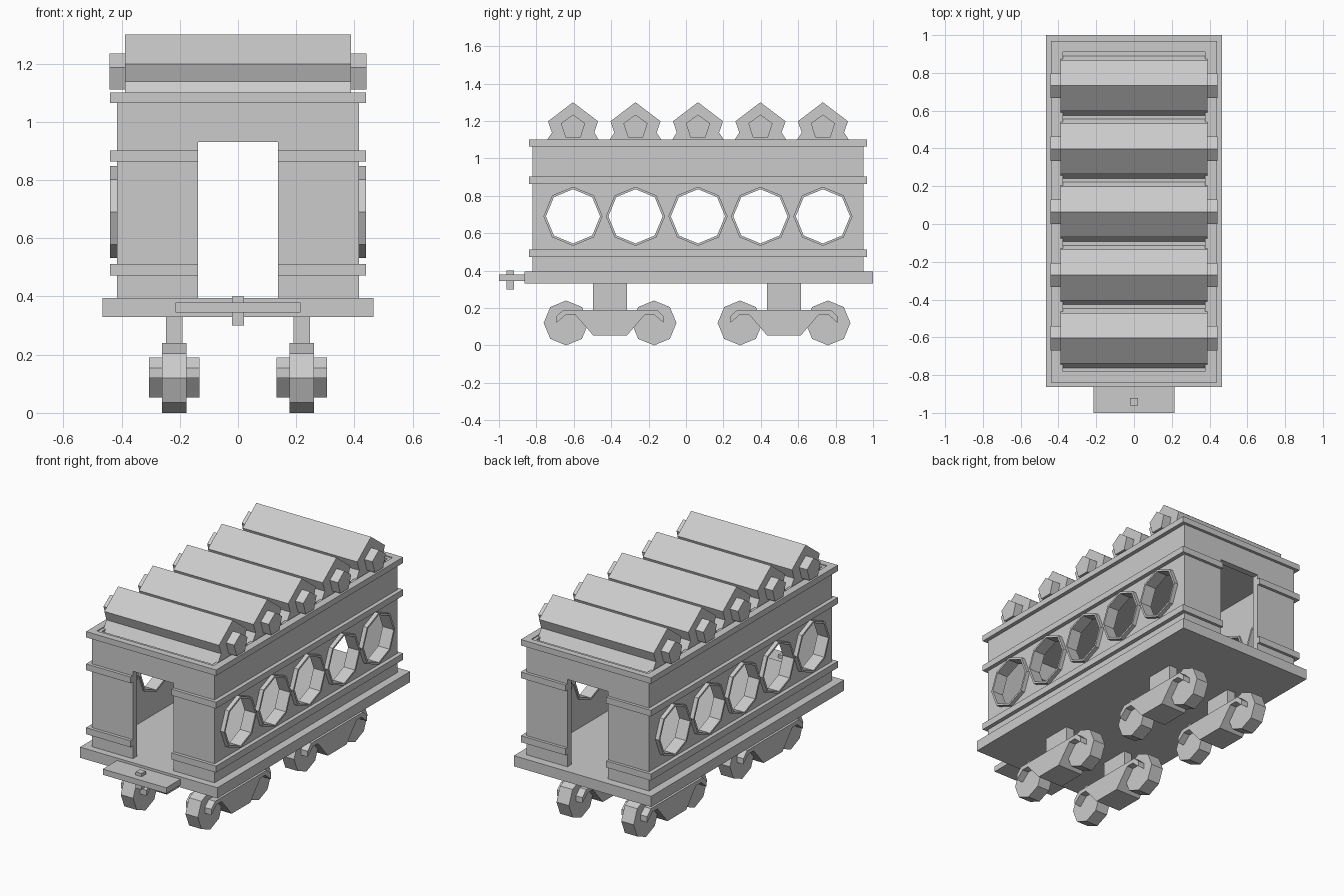
import bpy, bmesh
from math import sin, cos, tau

if "Cube" in bpy.data.objects:
    bpy.data.objects.remove(bpy.data.objects["Cube"])


def finish(name, bm):
    bmesh.ops.recalc_face_normals(bm, faces=bm.faces)
    mesh = bpy.data.meshes.new(name)
    bm.to_mesh(mesh)
    bm.free()
    ob = bpy.data.objects.new(name, mesh)
    bpy.context.collection.objects.link(ob)
    return ob


def place(axis, p, t):
    # Profiles are (y, z) when run along x, or (x, y) when run along z
    return (t, p[0], p[1]) if axis == 'x' else (p[0], p[1], t)


def prism(name, pts, lo, hi, axis='x'):
    bm = bmesh.new()
    a, b = [[bm.verts.new(place(axis, p, t)) for p in pts] for t in (lo, hi)]
    bm.faces.new(a)
    bm.faces.new(b)
    for i in range(len(pts)):
        j = (i + 1) % len(pts)
        bm.faces.new((a[i], a[j], b[j], b[i]))
    return finish(name, bm)


def tube(name, outer, inner, lo, hi, axis='x'):
    bm = bmesh.new()
    loops = [[bm.verts.new(place(axis, p, t)) for p in pts]
             for pts, t in ((outer, lo), (outer, hi), (inner, hi), (inner, lo))]
    n = len(outer)
    for k in range(4):
        a, b = loops[k], loops[(k + 1) % 4]
        for i in range(n):
            j = (i + 1) % n
            bm.faces.new((a[i], a[j], b[j], b[i]))
    return finish(name, bm)


def rect(x0, x1, y0, y1):
    return [(x0, y0), (x1, y0), (x1, y1), (x0, y1)]


def box(name, x0, x1, y0, y1, z0, z1):
    return prism(name, rect(x0, x1, y0, y1), z0, z1, 'z')


def ngon(n, r, cy, cz, start=tau / 4):
    return [(cy + r * cos(start + tau * i / n), cz + r * sin(start + tau * i / n))
            for i in range(n)]


def cut(ob, cutter):
    mod = ob.modifiers.new("cut", 'BOOLEAN')
    mod.operation = 'DIFFERENCE'
    mod.solver = 'EXACT'
    mod.object = cutter
    cutter.hide_render = True
    cutter.hide_set(True)


BAYS = [-0.604 + 0.334 * i for i in range(5)]

# Floor and coupling
box("floor", -0.465, 0.465, -0.863, 1.0, 0.33, 0.395)
box("coupling_plate", -0.215, 0.215, -1.0, -0.85, 0.345, 0.38)
box("coupling_pin", -0.02, 0.02, -0.96, -0.92, 0.30, 0.40)

# Hollow body with end doorways
walls = tube("body_walls", rect(-0.415, 0.415, -0.82, 0.95),
             rect(-0.375, 0.375, -0.78, 0.91), 0.39, 1.095, 'z')
door = box("doorway_cutter", -0.138, 0.138, -1.2, 1.2, 0.3, 0.93)
cut(walls, door)

# Trim bands
for name, z0, z1 in (("lower_band", 0.472, 0.512), ("upper_band", 0.864, 0.902),
                     ("roof_rim", 1.064, 1.10)):
    band = tube(name, rect(-0.44, 0.44, -0.84, 0.968),
                rect(-0.395, 0.395, -0.80, 0.93), z0, z1, 'z')
    if name != "roof_rim":
        cut(band, door)
box("roof_deck", -0.4, 0.4, -0.81, 0.94, 1.04, 1.07)

# Round windows, roof ridges and ridge poles in each bay
for y in BAYS:
    cut(walls, prism("window_cutter", ngon(8, 0.15, y, 0.69), -0.6, 0.6))
    for s in (-1, 1):
        tube("window_ring", ngon(8, 0.158, y, 0.69), ngon(8, 0.145, y, 0.69),
             min(s * 0.365, s * 0.44), max(s * 0.365, s * 0.44))
    half = [(0.134, 1.198), (0.113, 1.138), (0.167, 1.055)]
    ridge = [(y, 1.30)] + [(y + a, z) for a, z in half] + \
            [(y - a, z) for a, z in reversed(half)]
    prism("roof_ridge", ridge, -0.388, 0.388)
    prism("ridge_pole", ngon(5, 0.068, y, 1.166), -0.442, 0.442)

# Wheel trucks
side = [(0.25, 0.19), (0.287, 0.155), (0.287, 0.12), (0.235, 0.165),
        (0.187, 0.165), (0.09, 0.053)]
for y in (-0.406, 0.524):
    for x in (-0.219, 0.219):
        box("truck_post", x - 0.028, x + 0.028, y - 0.091, y + 0.091, 0.15, 0.335)
        frame = [(y + a, z) for a, z in side] + [(y - a, z) for a, z in reversed(side)]
        prism("truck_frame", frame, x - 0.086, x + 0.086)
        for d in (-0.235, 0.235):
            prism("wheel", ngon(8, 0.12, y + d, 0.12), x - 0.042, x + 0.042)
